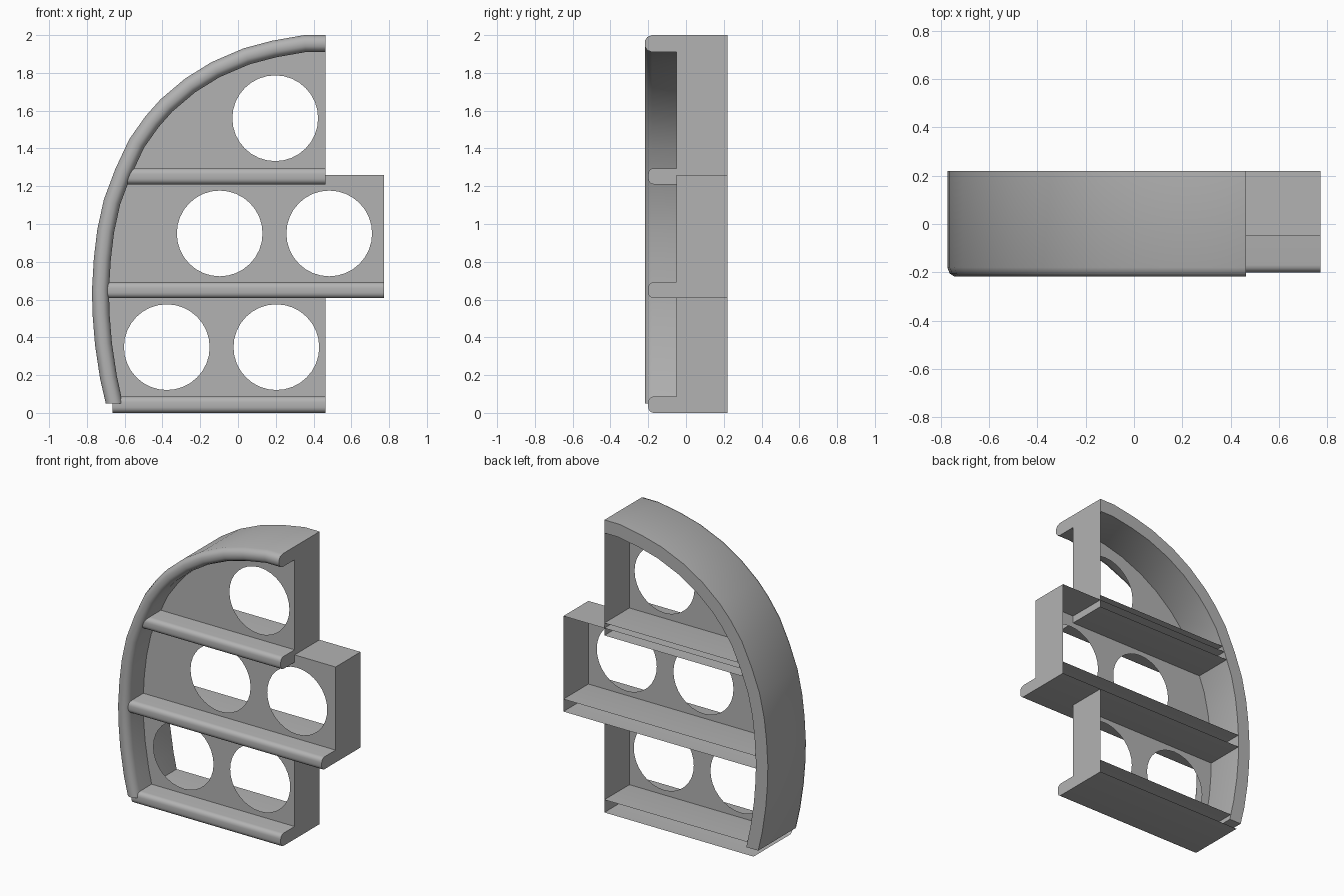
import bpy, bmesh, math
from mathutils import Vector

if "Cube" in bpy.data.objects:
    bpy.data.objects.remove(bpy.data.objects["Cube"])

BACK, PANEL_Y = 0.22, -0.05
END, LONG_END = 0.463, 0.773

# Dark grey shared by all parts
grey = bpy.data.materials.new("dark_grey")
grey.diffuse_color = (.45, .45, .45, 1)
grey.use_nodes = True
grey.node_tree.nodes["Principled BSDF"].inputs["Base Color"].default_value = grey.diffuse_color

# Outer edge of the curved rim, in x and z
ARC = [(-.70, .05), (-.73, .18), (-.757, .36), (-.77, .52), (-.773, .65), (-.763, .82),
       (-.745, .97), (-.71, 1.13), (-.65, 1.29), (-.575, 1.45), (-.49, 1.57), (-.41, 1.66),
       (-.28, 1.77), (-.14, 1.857), (.03, 1.93), (.18, 1.97), (.35, 2.0), (END, 2.0)]


def inset(dist):
    """Move the arc inward by dist along its normals."""
    pts = [Vector(p) for p in ARC]
    out = []
    for i, p in enumerate(pts):
        t = (pts[min(i + 1, len(pts) - 1)] - pts[max(i - 1, 0)]).normalized()
        q = p + dist * Vector((t.y, -t.x))
        if i == 0:
            q = Vector((p.x + dist, p.y))
        if i == len(pts) - 1:
            q = Vector((p.x, p.y - dist))
        out.append(q)
    return out


def make_object(name, verts, faces, smooth=False, recalc=True):
    mesh = bpy.data.meshes.new(name)
    mesh.from_pydata(verts, [], faces)
    if recalc:
        bm = bmesh.new()
        bm.from_mesh(mesh)
        bmesh.ops.recalc_face_normals(bm, faces=bm.faces)
        bm.to_mesh(mesh)
        bm.free()
    if smooth:
        mesh.shade_smooth()
        mesh.set_sharp_from_angle(angle=math.radians(40))
    mesh.materials.append(grey)
    obj = bpy.data.objects.new(name, mesh)
    bpy.context.collection.objects.link(obj)
    return obj


# Curved rim with a rounded front edge
section = [(0, BACK), (0, -.18), (.01, -.205), (.03, -.218),
           (.06, -.218), (.08, -.205), (.09, -.18), (.09, BACK)]
rows = [[(p.x, y, p.y) for p in inset(d)] for d, y in section]
n, m = len(ARC), len(section)
verts = [v for row in rows for v in row]
faces = [(j * n + i, j * n + i + 1, (j + 1) % m * n + i + 1, (j + 1) % m * n + i)
         for j in range(m) for i in range(n - 1)]
faces += [tuple(j * n for j in range(m)), tuple(j * n + n - 1 for j in range(m))]
make_object("curved_rim", verts, faces, smooth=True)


# Hollow shelves: rounded front, open back, closed right end
def shelf(name, x0, x1, z0, z1):
    r = .03
    prof = [(BACK, z0)]
    for zc, a0 in ((z0 + r, -90), (z1 - r, 0)):
        for k in range(5):
            a = math.radians(a0 + k * 22.5)
            prof.append((-.20 + r - r * math.cos(a), zc + r * math.sin(a)))
    prof.append((BACK, z1))
    k = len(prof)
    verts = [(x, y, z) for x in (x0, x1) for y, z in prof]
    faces = [(i, i + 1, k + i + 1, k + i) for i in range(k - 1)]
    faces.append(tuple(range(k, 2 * k)))
    make_object(name, verts, faces, smooth=True)


shelf("bottom_shelf", -.665, END, 0, .087)
shelf("middle_shelf", -.70, LONG_END, .607, .692)
shelf("upper_shelf", -.60, END, 1.21, 1.295)


# End walls and the roof of the long compartment
def end_wall(name, x, z0, z1):
    make_object(name, [(x, PANEL_Y, z0), (x, BACK, z0), (x, BACK, z1), (x, PANEL_Y, z1)],
                [(0, 1, 2, 3)], recalc=False)


end_wall("lower_end_wall", END, .087, .607)
end_wall("middle_end_wall", LONG_END, .692, 1.26)
end_wall("upper_end_wall", END, 1.295, 1.91)
make_object("middle_roof", [(-.62, PANEL_Y, 1.26), (LONG_END, PANEL_Y, 1.26),
                            (LONG_END, BACK, 1.26), (-.62, BACK, 1.26)],
            [(0, 1, 2, 3)], recalc=False)

# Flat panel with five round openings, filled from a 2D curve
outline = [tuple(p) for p in inset(.045)]
outline += [(END, 1.26), (LONG_END, 1.26), (LONG_END, .65), (END, .65), (END, .04), (-.65, .04)]
loops = [outline]
for cx, cz in ((-.377, .348), (.203, .348), (-.097, .95), (.483, .95), (.197, 1.56)):
    loops.append([(cx + .227 * math.cos(a), cz + .227 * math.sin(a))
                  for a in (math.tau * k / 32 for k in range(32))])
curve = bpy.data.curves.new("panel", 'CURVE')
curve.dimensions = '2D'
curve.fill_mode = 'BOTH'
curve.materials.append(grey)
for loop in loops:
    s = curve.splines.new('POLY')
    s.points.add(len(loop) - 1)
    for pt, (x, z) in zip(s.points, loop):
        pt.co = (x, z, 0, 1)
    s.use_cyclic_u = True
panel = bpy.data.objects.new("panel", curve)
bpy.context.collection.objects.link(panel)
panel.location.y = PANEL_Y
panel.rotation_euler.x = math.pi / 2
bpy.context.view_layer.objects.active = panel
panel.select_set(True)
bpy.ops.object.convert(target='MESH')
